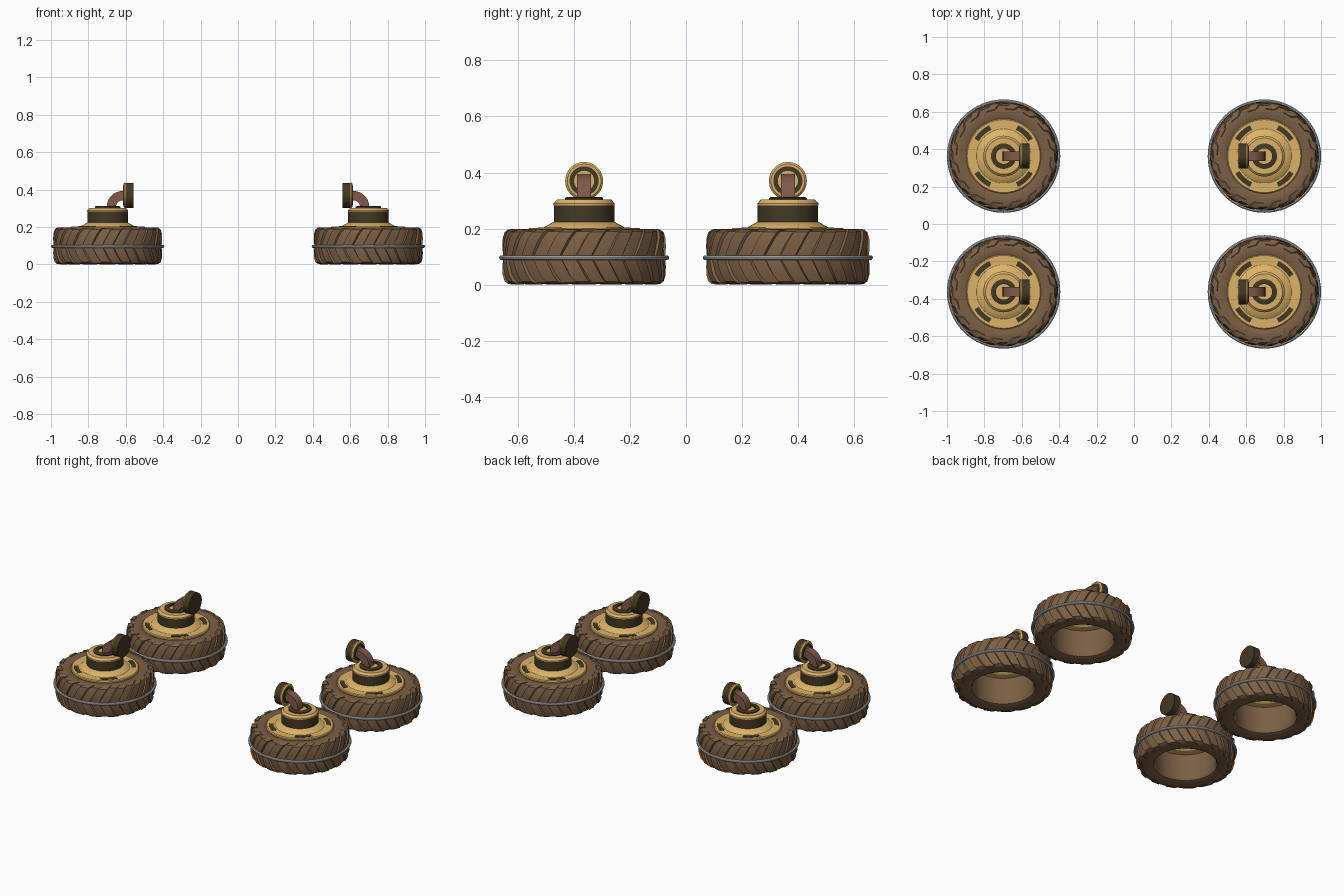
import bpy, bmesh
from math import pi, sin, cos, radians
from mathutils import Matrix

if "Cube" in bpy.data.objects:
    bpy.data.objects.remove(bpy.data.objects["Cube"])


def material(name, rgb):
    m = bpy.data.materials.new(name)
    m.diffuse_color = (*rgb, 1)
    m.use_nodes = True
    m.node_tree.nodes["Principled BSDF"].inputs["Base Color"].default_value = m.diffuse_color
    return m


RUBBER = material("brown_rubber", (0.20, 0.115, 0.06))
GOLD = material("gold_metal", (0.72, 0.45, 0.14))
DARK = material("dark_metal", (0.055, 0.04, 0.018))
PIPE = material("copper_pipe", (0.22, 0.10, 0.07))


def place(name, bm, mat, smooth=True):
    """One mesh, shared by the four wheels; right-hand ones are turned around."""
    bmesh.ops.recalc_face_normals(bm, faces=bm.faces)
    mesh = bpy.data.meshes.new(name)
    bm.to_mesh(mesh)
    bm.free()
    if mat:
        mesh.materials.append(mat)
    for i, (sx, sy) in enumerate([(-1, -1), (-1, 1), (1, -1), (1, 1)]):
        ob = bpy.data.objects.new(f"{name}_{i + 1}", mesh)
        bpy.context.collection.objects.link(ob)
        ob.location = (sx * 0.697, sy * 0.363, 0)
        ob.rotation_euler.z = pi if sx > 0 else 0
    if smooth:
        bpy.ops.object.select_all(action='DESELECT')
        ob.select_set(True)
        bpy.context.view_layer.objects.active = ob
        bpy.ops.object.shade_smooth_by_angle(angle=radians(35))


def skin(bm, rings, loop_rings=False, loop_pts=True):
    """Bridge successive rings of points with quads."""
    vs = [[bm.verts.new(p) for p in r] for r in rings]
    n, k = len(vs), len(vs[0])
    for i in range(n if loop_rings else n - 1):
        a, b = vs[i], vs[(i + 1) % n]
        for j in range(k if loop_pts else k - 1):
            q = (j + 1) % k
            bm.faces.new((a[j], a[q], b[q], b[j]))
    if not loop_rings:
        bm.faces.new(vs[0])
        bm.faces.new(vs[-1])


def lathe(name, profile, mat, matrix=None, segs=48):
    """Revolve a closed (radius, height) outline."""
    bm = bmesh.new()
    rings = [[(r * cos(a), r * sin(a), z) for r, z in profile]
             for a in (2 * pi * i / segs for i in range(segs))]
    skin(bm, rings, loop_rings=True)
    bmesh.ops.remove_doubles(bm, verts=bm.verts, dist=1e-5)
    if matrix:
        bm.transform(matrix)
    place(name, bm, mat)


# tyre carcass, hollow underneath
lathe("tyre", [(0.180, 0.03), (0.187, 0.01), (0.205, 0.003), (0.25, 0.002), (0.272, 0.008),
               (0.281, 0.035), (0.284, 0.10), (0.281, 0.165), (0.272, 0.190), (0.25, 0.197),
               (0.21, 0.195), (0.19, 0.185), (0.185, 0.10)], RUBBER, segs=64)

# chevron tread lugs, wrapped over both shoulders and staggered
bm = bmesh.new()
LUGS = 16
path = [(0.290, 0.104), (0.2915, 0.135), (0.290, 0.165), (0.284, 0.188), (0.272, 0.197), (0.255, 0.199)]
for side in (0, 1):
    for i in range(LUGS):
        rings = []
        for j, (r, z) in enumerate(path):
            a = 2 * pi * (i + side * 0.5) / LUGS + 0.055 * j
            rin, zin = r - 0.015, 0.1 + (z - 0.1) * 0.9
            ring = []
            for rr, zz, da in ((rin, zin, -0.12), (r, z, -0.09), (r, z, 0.09), (rin, zin, 0.12)):
                ring.append((rr * cos(a + da), rr * sin(a + da), 0.2 - zz if side else zz))
            rings.append(ring)
        skin(bm, rings)
place("tread_lugs", bm, RUBBER)

# thin metal hoop around the tread
hoop = [(0.2945 + 0.0085 * cos(2 * pi * k / 10), 0.097 + 0.0085 * sin(2 * pi * k / 10)) for k in range(10)]
lathe("hoop", hoop, None, segs=64)

# dished rim shell
lathe("rim", [(0.200, 0.185), (0.200, 0.198), (0.195, 0.203), (0.145, 0.203), (0.138, 0.208),
              (0.105, 0.226), (0.095, 0.226), (0.095, 0.212), (0.135, 0.192), (0.145, 0.185)], GOLD)

# dark slots in the rim
bm = bmesh.new()
for k in range(4):
    mid = radians(48) if k % 2 == 0 else radians(132)
    mid += pi * (k // 2)
    rings = []
    for j in range(7):
        a = mid + radians(-17 + 34 * j / 6)
        rings.append([(r * cos(a), r * sin(a), z) for r, z in
                      ((0.155, 0.198), (0.155, 0.2045), (0.182, 0.2045), (0.182, 0.198))])
    skin(bm, rings)
place("rim_slots", bm, DARK)

# hub drum with gold bevelled lid and raised collar
lathe("hub_drum", [(0.108, 0.218), (0.108, 0.285), (0.09, 0.285), (0.095, 0.218)], DARK)
lathe("hub_lid", [(0, 0.283), (0.109, 0.283), (0.109, 0.290), (0.097, 0.303), (0, 0.303)], GOLD)
lathe("hub_collar", [(0.068, 0.300), (0.068, 0.309), (0.063, 0.312), (0.042, 0.312), (0.042, 0.300)], DARK)

# square elbow pipe curving inward
bm = bmesh.new()
centre, rings, h = (0.08, 0.308), [], 0.025
spine = [(pi, 0.02, 0.295)]
spine += [(pi - pi / 2 * k / 8, None, None) for k in range(9)]
for a, x, z in spine:
    ring = []
    for rr, y in ((0.06 - h, -h), (0.06 + h, -h), (0.06 + h, h), (0.06 - h, h)):
        ring.append((centre[0] + rr * cos(a), y, z if z else centre[1] + rr * sin(a)))
    rings.append(ring)
rings.append([(x + 0.012, y, z) for x, y, z in rings[-1]])
skin(bm, rings)
place("elbow_pipe", bm, PIPE)

# round mount at the pipe end, its axis along x with the ornate face outward
turn = Matrix.Translation((0.137, 0, 0.370)) @ Matrix.Rotation(-pi / 2, 4, 'Y')
lathe("mount_drum", [(0, 0), (0.067, 0), (0.067, 0.043), (0, 0.043)], DARK, turn)
lathe("mount_lid", [(0, 0.042), (0.0675, 0.042), (0.0675, 0.046), (0.060, 0.053), (0, 0.053)], GOLD, turn)
lathe("mount_collar", [(0.052, 0.052), (0.052, 0.056), (0.036, 0.056), (0.036, 0.052)], DARK, turn)
